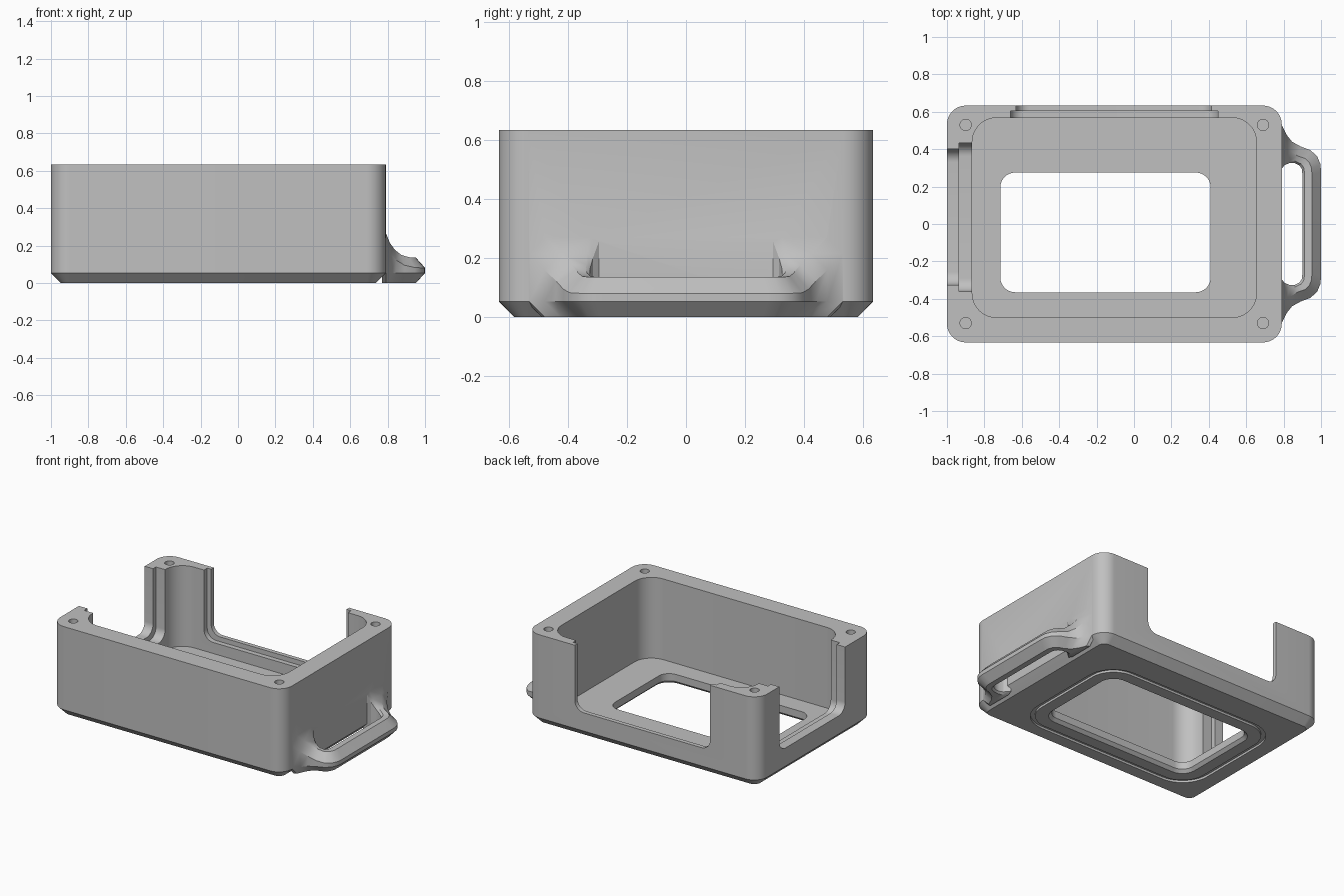
import bpy, bmesh, math
from mathutils import Matrix, Vector

if "Cube" in bpy.data.objects:
    bpy.data.objects.remove(bpy.data.objects["Cube"])

grey = bpy.data.materials.new("plain grey")
grey.use_nodes = True
grey.diffuse_color = (0.53, 0.53, 0.53, 1)
grey.node_tree.nodes["Principled BSDF"].inputs["Base Color"].default_value = (0.53, 0.53, 0.53, 1)

UPRIGHT_BACK = Matrix.Rotation(math.pi / 2, 4, 'X')
UPRIGHT_SIDE = Matrix(((0, 0, 1, 0), (1, 0, 0, 0), (0, 1, 0, 0), (0, 0, 0, 1)))


def finish(bm, name):
    bmesh.ops.recalc_face_normals(bm, faces=bm.faces)
    mesh = bpy.data.meshes.new(name)
    bm.to_mesh(mesh)
    bm.free()
    obj = bpy.data.objects.new(name, mesh)
    bpy.context.collection.objects.link(obj)
    mesh.materials.append(grey)
    return obj


def loft(bm, rings):
    """Skin a list of equal closed rings and cap both ends."""
    loops = [[bm.verts.new(p) for p in ring] for ring in rings]
    n = len(loops[0])
    for a, b in zip(loops, loops[1:]):
        for i in range(n):
            j = (i + 1) % n
            bm.faces.new((a[i], a[j], b[j], b[i]))
    bm.faces.new(loops[0][::-1])
    bm.faces.new(loops[-1])


def prism(name, x0, x1, y0, y1, r, levels, matrix=None, steps=10):
    """Rounded rectangle lofted through (height, inset) levels."""
    rings = []
    for z, inset in levels:
        ring = []
        corners = ((x1 - r, y1 - r), (x0 + r, y1 - r), (x0 + r, y0 + r), (x1 - r, y0 + r))
        for k, (cx, cy) in enumerate(corners):
            for s in range(steps + 1):
                a = math.pi / 2 * (k + s / steps)
                ring.append((cx + (r - inset) * math.cos(a), cy + (r - inset) * math.sin(a), z))
        rings.append(ring)
    bm = bmesh.new()
    loft(bm, rings)
    if matrix:
        bm.transform(matrix)
    return finish(bm, name)


def combine(target, tool, operation='DIFFERENCE'):
    mod = target.modifiers.new("combine", 'BOOLEAN')
    mod.operation = operation
    mod.solver = 'EXACT'
    mod.object = tool
    bpy.context.view_layer.objects.active = target
    bpy.ops.object.modifier_apply(modifier=mod.name)
    bpy.data.objects.remove(tool)


# Outer shell with chamfered foot
body = prism("case_body", -1, 0.79, -0.633, 0.633, 0.1,
             [(0, 0.053), (0.053, 0), (0.633, 0)])

# Carrying handle: half the stations, mirrored across y
# (inner edge, outer edge, top height)
stations = [((0.77, 0.28), (0.77, 0.54), 0.29), ((0.79, 0.295), (0.79, 0.53), 0.27),
            ((0.805, 0.315), (0.815, 0.478), 0.215), ((0.83, 0.325), (0.845, 0.44), 0.178),
            ((0.86, 0.325), (0.89, 0.415), 0.15), ((0.885, 0.312), (0.945, 0.394), 0.138),
            ((0.897, 0.295), (0.98, 0.36), 0.136), ((0.90, 0.27), (0.997, 0.32), 0.136),
            ((0.90, 0.24), (1.0, 0.28), 0.136)]


def section(station, side):
    inner, outer, top = station
    i, o = (Vector((p[0], p[1] * side, 0)) for p in (inner, outer))
    bevel = 1 - 0.053 / (o - i).length
    shape = ((0, 0.012), (0, top - 0.015), (0.12, top), (bevel, top),
             (1, top - 0.055), (1, 0.053), (bevel, 0), (0.12, 0))
    return [i.lerp(o, t) + Vector((0, 0, z)) for t, z in shape]


bm = bmesh.new()
loft(bm, [section(s, 1) for s in stations] + [section(s, -1) for s in reversed(stations)])
combine(body, finish(bm, "handle"), 'UNION')

# Main cavity and floor window with a flared lower lip
combine(body, prism("cavity", -0.865, 0.655, -0.5, 0.568, 0.13, [(0.07, 0), (1, 0)]))
combine(body, prism("window", -0.715, 0.41, -0.365, 0.275, 0.08,
                    [(-0.02, -0.04), (0.02, 0), (0.3, 0)]))

# Shallow groove around the window underneath
groove = prism("groove", -0.845, 0.54, -0.495, 0.405, 0.2, [(-0.1, 0), (0.015, 0)])
combine(groove, prism("groove_island", -0.815, 0.51, -0.465, 0.375, 0.17, [(-0.2, 0), (0.1, 0)]))
combine(body, groove)

# Stepped openings in the back wall and the right-hand (-x) wall
for label, x0, x1, sill, near, far in (("outer", -0.63, 0.415, 0.18, -0.7, -0.5),
                                       ("inner", -0.66, 0.45, 0.147, -0.603, -0.45)):
    combine(body, prism("back_" + label, x0, x1, sill, 1, 0.07, [(near, 0), (far, 0)], UPRIGHT_BACK))
for label, y0, y1, sill, near, far in (("outer", -0.325, 0.4, 0.18, -1.1, -0.8),
                                       ("inner", -0.36, 0.432, 0.147, -0.935, -0.75)):
    combine(body, prism("side_" + label, y0, y1, sill, 1, 0.07, [(near, 0), (far, 0)], UPRIGHT_SIDE))

# Screw holes in the four corner posts
for x in (-0.9, 0.69):
    for y in (-0.53, 0.53):
        combine(body, prism("screw_hole", x - 0.03, x + 0.03, y - 0.03, y + 0.03, 0.0295,
                            [(0.3, 0), (0.8, 0)], steps=6))

bpy.ops.object.select_all(action='DESELECT')
body.select_set(True)
bpy.context.view_layer.objects.active = body
bpy.ops.object.shade_smooth_by_angle(angle=math.radians(28))
